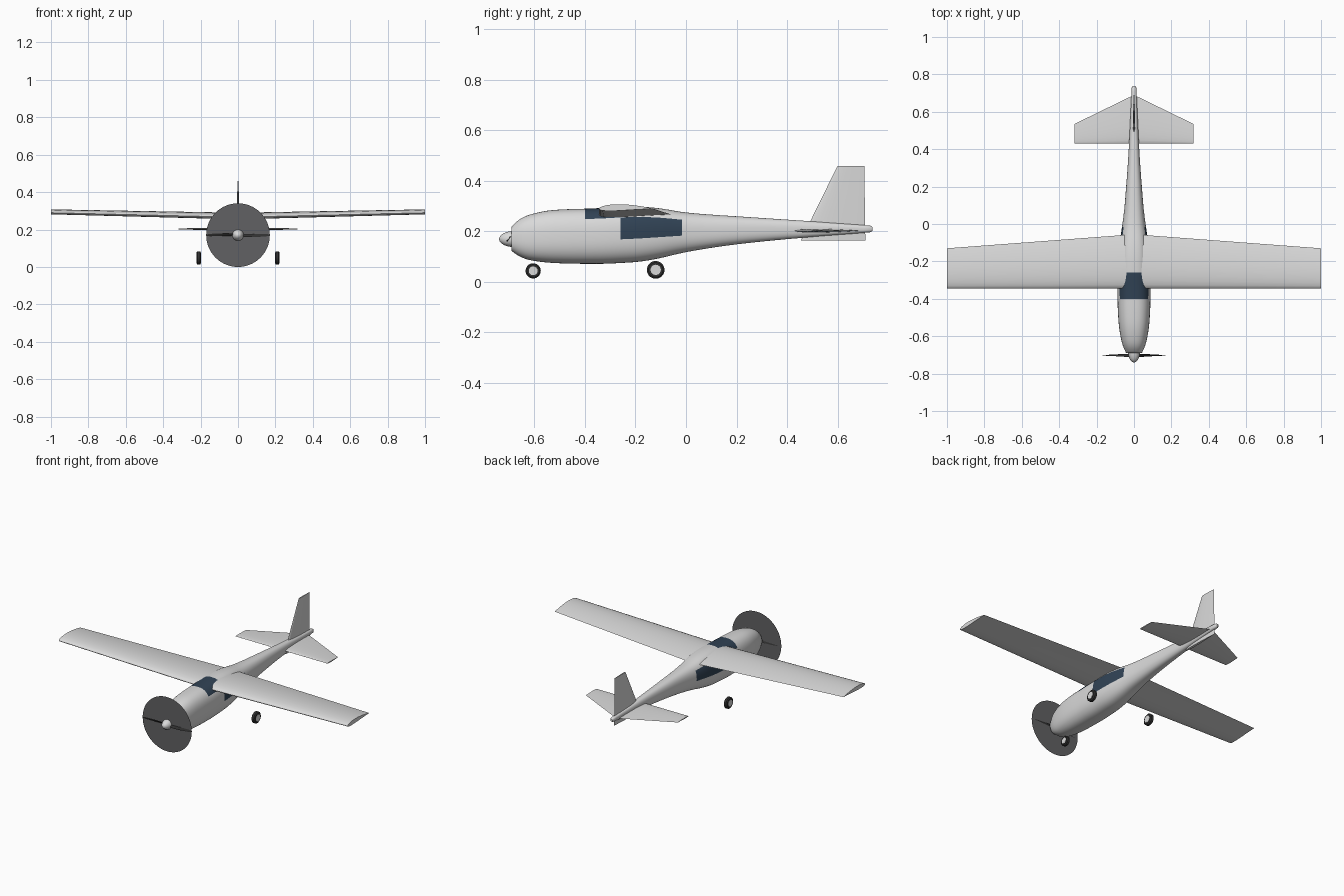
import bpy, bmesh, math
from mathutils import Vector

if "Cube" in bpy.data.objects:
    bpy.data.objects.remove(bpy.data.objects["Cube"], do_unlink=True)


def material(name, color):
    m = bpy.data.materials.new(name)
    m.use_nodes = True
    m.diffuse_color = (*color, 1)
    m.node_tree.nodes["Principled BSDF"].inputs["Base Color"].default_value = (*color, 1)
    return m


WHITE = material("pale grey paint", (0.7, 0.7, 0.7))
GLASS = material("dark blue glass", (0.03, 0.055, 0.09))
DISC = material("propeller blur grey", (0.12, 0.12, 0.125))
BLACK = material("black rubber", (0.03, 0.03, 0.03))


def loft(name, rings, *mats, rule=None, angle=35):
    """Skin a list of closed rings and cap both ends."""
    bm = bmesh.new()
    loops = [[bm.verts.new(p) for p in ring] for ring in rings]
    n = len(loops[0])
    for a, b in zip(loops, loops[1:]):
        for k in range(n):
            f = bm.faces.new((a[k], a[(k + 1) % n], b[(k + 1) % n], b[k]))
            if rule:
                f.material_index = rule(k, f.calc_center_median())
    bm.faces.new(loops[0])
    bm.faces.new(loops[-1])
    bmesh.ops.recalc_face_normals(bm, faces=bm.faces)
    mesh = bpy.data.meshes.new(name)
    bm.to_mesh(mesh)
    bm.free()
    for m in mats:
        mesh.materials.append(m)
    ob = bpy.data.objects.new(name, mesh)
    bpy.context.collection.objects.link(ob)
    bpy.ops.object.select_all(action='DESELECT')
    ob.select_set(True)
    bpy.context.view_layer.objects.active = ob
    bpy.ops.object.shade_smooth_by_angle(angle=math.radians(angle))
    return ob


def airfoil(thick, camber, n=12):
    """Unit-chord section as (chord, height) pairs, trailing edge first."""
    def half(u):
        return 5 * thick * (0.297 * math.sqrt(u) - 0.126 * u - 0.352 * u**2
                            + 0.284 * u**3 - 0.103 * u**4)
    us = [(1 + math.cos(math.pi * i / n)) / 2 for i in range(n + 1)]
    arch = lambda u: 4 * camber * u * (1 - u)
    upper = [(u, arch(u) + half(u)) for u in us]
    lower = [(u, arch(u) - half(u)) for u in us[-2:0:-1]]
    return upper + lower


def circle(center, radius, axis, n=32):
    pts = []
    for k in range(n):
        a = 2 * math.pi * k / n
        c, s = radius * math.cos(a), radius * math.sin(a)
        pts.append(Vector(center) + Vector((0, c, s) if axis == 'x' else (c, 0, s)))
    return pts


# Fuselage: (y, top, bottom, half width) stations
stations = [
    (-.69, .22, .122, .042), (-.66, .247, .102, .056), (-.62, .266, .087, .068),
    (-.55, .282, .077, .08), (-.47, .288, .073, .086), (-.4, .29, .072, .088),
    (-.33, .293, .072, .089), (-.26, .297, .075, .088), (-.18, .298, .081, .085),
    (-.1, .291, .095, .077), (-.015, .277, .115, .064), (.08, .268, .132, .052),
    (.2, .26, .149, .042), (.35, .25, .165, .031), (.5, .24, .178, .023),
    (.65, .229, .19, .016), (.73, .223, .197, .012)]


def smooth_stations(pts, steps=3):
    v = [Vector(p) for p in pts]
    v = [2 * v[0] - v[1]] + v + [2 * v[-1] - v[-2]]
    out = []
    for a, b, c, d in zip(v, v[1:], v[2:], v[3:]):
        for i in range(steps):
            t = i / steps
            out.append(b + (c - a) * t / 2 + (2 * a - 5 * b + 4 * c - d) * t**2 / 2
                       + (3 * b - a - 3 * c + d) * t**3 / 2)
    return out + [v[-2]]


SEG = 64


def hull_ring(st):
    y, top, bottom, hw = st
    ring = []
    for k in range(SEG):
        a = 2 * math.pi * k / SEG
        c, s = math.cos(a), math.sin(a)
        ring.append((hw * math.copysign(abs(c)**0.8, c), y,
                     (top + bottom) / 2 + (top - bottom) / 2 * math.copysign(abs(s)**0.8, s)))
    return ring


def glazing(k, c):
    # Windscreen over the top, then a window along each flank
    if -.4 < c.y < -.26:
        return int(6 <= k < 26)
    if -.26 < c.y < -.015:
        return int((k + 1) % SEG < 7 or 26 <= k < 33)
    return 0


sections = smooth_stations(stations) + [(.739, .217, .203, .007)]
loft("fuselage", [hull_ring(s) for s in sections], WHITE, GLASS, rule=glazing, angle=50)

# Wing with dihedral and a swept trailing edge
section = airfoil(.12, .025)


def wing_ring(x, front, chord, z, sec):
    return [(x, front + u * chord, z + h * chord) for u, h in sec]


tip, root = (-.345, .215, .29), (-.345, .29, .266)
loft("wing", [wing_ring(-1, *tip, section), wing_ring(0, *root, section),
              wing_ring(1, *tip, section)], WHITE)

# Tailplane and fin
thin = airfoil(.06, 0)
loft("tailplane", [wing_ring(x, .43, chord, .203, thin)
                   for x, chord in ((-.318, .105), (0, .26), (.318, .105))], WHITE)
loft("tail_fin", [[(h * chord, front + u * chord, z) for u, h in thin]
                  for z, front, chord in ((.165, .455, .255), (.46, .6, .106))], WHITE)

# Spinner
HUB_Z = .17
loft("spinner", [circle((0, -.68 - .06 * math.sin(a), HUB_Z), .032 * math.cos(a), 'y')
                 for a in (math.pi / 2 * i / 8.1 for i in range(9))], WHITE)

# Two twisted propeller blades
blade = airfoil(.12, 0, 6)
for name, side in (("left_blade", 1), ("right_blade", -1)):
    rings = []
    for r, chord, pitch in ((.015, .022, 50), (.05, .026, 38), (.1, .022, 25),
                            (.15, .014, 18), (.168, .006, 15)):
        p = math.radians(pitch)
        ring = []
        for u, h in blade:
            a, b = (u - .5) * chord, h * chord
            ring.append((side * r, -.702 + a * math.sin(p) - b * math.cos(p),
                         HUB_Z + side * (a * math.cos(p) + b * math.sin(p))))
        rings.append(ring)
    loft(name, rings, BLACK)

# Flat disc swept by the propeller
bm = bmesh.new()
bm.faces.new([bm.verts.new(p) for p in circle((0, -.7, HUB_Z), .17, 'y', 64)])
disc_mesh = bpy.data.meshes.new("propeller_disc")
bm.to_mesh(disc_mesh)
bm.free()
disc_mesh.materials.append(DISC)
bpy.context.collection.objects.link(bpy.data.objects.new("propeller_disc", disc_mesh))

# Wheels: rubber tyre with a pale hub
tyre = ((-.5, .6), (-.5, .82), (-.3, 1), (.3, 1), (.5, .82), (.5, .6))
hub = ((-.54, .58), (.54, .58))
for name, x, y, z, radius, width in (("nose", 0, -.605, .044, .03, .022),
                                     ("left", .21, -.12, .048, .035, .024),
                                     ("right", -.21, -.12, .048, .035, .024)):
    for part, profile, mat in (("tyre", tyre, BLACK), ("hub", hub, WHITE)):
        loft(f"{name}_{part}", [circle((x + o * width, y, z), r * radius, 'x')
                                for o, r in profile], mat)
